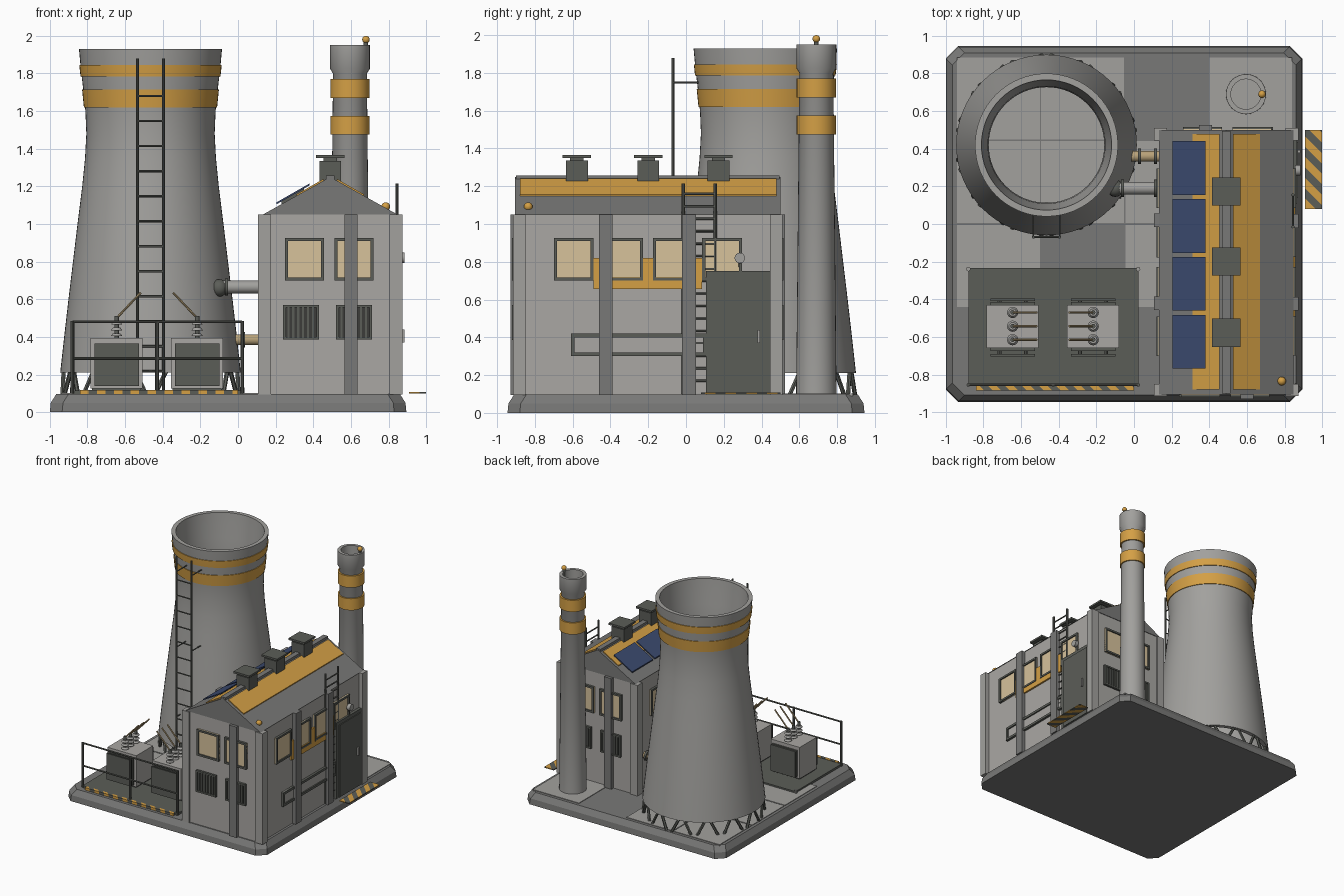
import bpy, bmesh, math
from mathutils import Vector

if "Cube" in bpy.data.objects:
    bpy.data.objects.remove(bpy.data.objects["Cube"])


def material(name, r, g, b):
    m = bpy.data.materials.new(name)
    m.use_nodes = True
    m.diffuse_color = (r, g, b, 1)
    m.node_tree.nodes["Principled BSDF"].inputs["Base Color"].default_value = (r, g, b, 1)
    return m


WALL = material("light wall", .40, .39, .37)
CONC = material("concrete", .36, .355, .34)
TRIM = material("dark concrete", .19, .19, .185)
METAL = material("dark metal", .105, .11, .097)
BLACK = material("louvre black", .045, .045, .042)
GOLD = material("safety yellow", .66, .35, .06)
GLASS = material("warm glass", .68, .54, .33)
NAVY = material("solar blue", .045, .07, .16)
BRASS = material("brass", .48, .36, .19)


def finish(name, bm, *mats, smooth=False):
    bmesh.ops.recalc_face_normals(bm, faces=bm.faces)
    me = bpy.data.meshes.new(name)
    bm.to_mesh(me)
    bm.free()
    ob = bpy.data.objects.new(name, me)
    bpy.context.collection.objects.link(ob)
    for m in mats:
        me.materials.append(m)
    if smooth:
        bpy.ops.object.select_all(action='DESELECT')
        ob.select_set(True)
        bpy.context.view_layer.objects.active = ob
        bpy.ops.object.shade_smooth_by_angle(angle=math.radians(35))
    return ob


def box_bm(a, b):
    bm = bmesh.new()
    bmesh.ops.create_cube(bm, size=1)
    for v in bm.verts:
        v.co = [(p + q) / 2 + c * abs(q - p) for p, q, c in zip(a, b, v.co)]
    return bm


def box(name, a, b, mat):
    return finish(name, box_bm(a, b), mat)


def rod(name, a, b, r, mat, n=12, r2=None):
    a, b = Vector(a), Vector(b)
    bm = bmesh.new()
    bmesh.ops.create_cone(bm, cap_ends=True, segments=n, radius1=r,
                          radius2=r if r2 is None else r2, depth=(b - a).length)
    bmesh.ops.rotate(bm, verts=bm.verts, matrix=(b - a).to_track_quat('Z', 'Y').to_matrix())
    bmesh.ops.translate(bm, verts=bm.verts, vec=(a + b) / 2)
    return finish(name, bm, mat, smooth=n > 6)


def ball(name, c, r, mat):
    bm = bmesh.new()
    bmesh.ops.create_uvsphere(bm, u_segments=16, v_segments=10, radius=r)
    bmesh.ops.translate(bm, verts=bm.verts, vec=c)
    return finish(name, bm, mat, smooth=True)


def lathe(name, profile, cx, cy, mat, n=48):
    """Revolve a closed loop of (radius, height) points."""
    bm = bmesh.new()
    rings = [[bm.verts.new((cx + r * math.cos(k * math.tau / n), cy + r * math.sin(k * math.tau / n), z))
              for k in range(n)] for r, z in profile]
    for p, q in zip(rings, rings[1:] + rings[:1]):
        for k in range(n):
            j = (k + 1) % n
            bm.faces.new((p[k], p[j], q[j], q[k]))
    return finish(name, bm, mat, smooth=True)


def hazard_plate(name, a, b, width):
    bm = box_bm(a, b)
    lo, hi = a[0] + a[1], b[0] + b[1]
    for k in range(1, int((hi - lo) / width) + 1):
        bmesh.ops.bisect_plane(bm, geom=bm.verts[:] + bm.edges[:] + bm.faces[:],
                               plane_co=(lo + k * width, 0, 0), plane_no=(1, 1, 0))
    for f in bm.faces:
        c = f.calc_center_median()
        f.material_index = int((c.x + c.y - lo) / width) % 2
    finish(name, bm, GOLD, METAL)


# Base slab with cut corners and sloping rim
def octagon(bm, inset, z):
    x0, x1, y0, y1, c = -1 + inset, .895 - inset, -.945 + inset, .945 - inset, .065
    pts = [(x0 + c, y0), (x1 - c, y0), (x1, y0 + c), (x1, y1 - c),
           (x1 - c, y1), (x0 + c, y1), (x0, y1 - c), (x0, y0 + c)]
    return [bm.verts.new((x, y, z)) for x, y in pts]


bm = bmesh.new()
levels = [octagon(bm, 0, 0), octagon(bm, .005, .05), octagon(bm, .035, .097)]
bm.faces.new(levels[0])
bm.faces.new(levels[-1])
for p, q in zip(levels, levels[1:]):
    for k in range(8):
        bm.faces.new((p[k], p[k - 1], q[k - 1], q[k]))
finish("base_slab", bm, TRIM)

# Paving tiles, rows from back to front
for row, kinds in enumerate(("LLDL", "LLLL", "LDLD", "DDDD")):
    for col, kind in enumerate(kinds):
        x, y = -.94 + col * .447, .885 - row * .445
        if kind == "L":
            box("paving_tile", (x, y - .435, .09), (x + .44, y, .102), CONC)

# Cooling tower shell, bands and legs
TX, TY = -.465, .42
shell = [(.21, .48), (.4, .459), (.6, .436), (.8, .412), (1, .388), (1.2, .363), (1.35, .348),
         (1.48, .341), (1.6, .346), (1.72, .358), (1.82, .37), (1.93, .38)]


def shell_radius(z):
    for (z0, r0), (z1, r1) in zip(shell, shell[1:]):
        if z <= z1:
            return r0 + (r1 - r0) * (z - z0) / (z1 - z0)


lathe("cooling_tower", [(r, z) for z, r in shell] + [(r - .034, z) for z, r in reversed(shell)], TX, TY, CONC, 64)
for z0, z1 in ((1.62, 1.715), (1.785, 1.845)):
    zs = [z0, (z0 + z1) / 2, z1]
    lathe("tower_band", [(shell_radius(z) + .006, z) for z in zs] +
          [(shell_radius(z) - .01, z) for z in reversed(zs)], TX, TY, GOLD, 64)


def on_ring(r, angle, z):
    return (TX + r * math.cos(angle), TY + r * math.sin(angle), z)


for k in range(14):
    mid = (k + .5) * math.tau / 14
    for s in (-1, 1):
        rod("tower_leg", on_ring(.475, mid + s * .05, .095), on_ring(.462, mid + s * .19, .225), .012, METAL, 6)

# Tower ladder
for x in (-.535, -.395):
    rod("tower_ladder_rail", (x, -.07, .1), (x, -.07, 1.88), .008, METAL, 8)
for k in range(12):
    z = 1.68 - k * .133
    rod("tower_ladder_rung", (-.535, -.07, z), (-.395, -.07, z), .006, METAL, 6)
for z in (.5, 1.1, 1.75):
    reach = TY - shell_radius(z) + .02
    for x in (-.535, -.395):
        rod("tower_ladder_bracket", (x, -.07, z), (x, reach, z), .005, METAL, 6)

# Chimney with bands, cap and beacon
CX, CY = .595, .69
lathe("chimney", [(.107, .095), (.09, 1.8), (.106, 1.825), (.106, 1.95),
                  (.08, 1.95), (.08, 1.83), (.001, 1.83), (.001, .095)], CX, CY, CONC, 32)
for z in (1.475, 1.67):
    lathe("chimney_band", [(.104, z), (.104, z + .1), (.085, z + .1), (.085, z)], CX, CY, GOLD, 32)
rod("chimney_beacon_post", (.68, CY, 1.9), (.68, CY, 1.98), .012, METAL)
ball("chimney_beacon", (.68, CY, 1.98), .02, GOLD)

# Main hall body and gable roof
X0, X1, Y0, Y1, RX, EAVE, RIDGE = .14, .84, -.9, .495, .49, 1.05, 1.25
box("hall_body", (X0, Y0, .095), (X1, Y1, EAVE), WALL)
bm = bmesh.new()
ends = [[bm.verts.new((x, y, z)) for x, z in ((X0 - .008, EAVE), (X1 + .008, EAVE), (RX, RIDGE))]
        for y in (Y0 - .005, Y1 + .005)]
for e in ends:
    bm.faces.new(e)
for k in range(3):
    bm.faces.new((ends[0][k], ends[0][k - 1], ends[1][k - 1], ends[1][k]))
finish("gable_roof", bm, TRIM)
for x in (X0, X1):
    for y in (Y0, Y1):
        cx, cy = (x + .0 if x == X1 else x), y
        box("corner_post", (cx - .035, cy - .015 if y == Y0 else cy - .05, .095),
            (cx + .035, cy + .05 if y == Y0 else cy + .015, EAVE), CONC)


def slope_panel(name, side, d0, d1, y0, y1, lift, thick, mat):
    """Slab lying on a roof slope, between distances d0 and d1 from the ridge line."""
    bm = box_bm((d0, y0, lift), (d1, y1, lift + thick))
    pitch = (RIDGE - EAVE) / (X1 - RX)
    for v in bm.verts:
        v.co.z += RIDGE - pitch * v.co.x
        v.co.x = RX + side * v.co.x
    finish(name, bm, mat)


for side in (-1, 1):
    slope_panel("roof_stripe", side, .035, .18, -.88, .478, -.004, .014, GOLD)
for k in range(4):
    y = .44 - k * .308
    slope_panel("solar_panel", -1, .11, .285, y - .285, y, .018, .01, NAVY)
    slope_panel("solar_mount", -1, .14, .26, y - .2, y - .08, -.004, .023, METAL)
box("ridge_cap", (RX - .022, Y0, 1.225), (RX + .022, Y1, 1.258), TRIM)
for y in (-.578, -.2, .172):
    box("vent_box", (RX - .058, y - .058, 1.22), (RX + .058, y + .058, 1.335), METAL)
    box("vent_neck", (RX - .035, y - .035, 1.33), (RX + .035, y + .035, 1.352), METAL)
    box("vent_cap", (RX - .075, y - .075, 1.35), (RX + .075, y + .075, 1.366), METAL)
ball("roof_beacon", (.785, -.835, 1.092), .023, GOLD)

# Wall frames: u along the wall, v outward
FRAMES = {"front": lambda u, v: (u, Y0 - v), "right": lambda u, v: (X1 + v, u),
          "back": lambda u, v: (X0 + X1 - u, Y1 + v), "left": lambda u, v: (X0 - v, Y0 + Y1 - u)}


def wall_box(name, wall, u0, u1, v0, v1, z0, z1, mat):
    a, b = FRAMES[wall](u0, v0), FRAMES[wall](u1, v1)
    lo, hi = [min(p) for p in zip(a, b)], [max(p) for p in zip(a, b)]
    box(f"{wall}_{name}", (*lo, z0), (*hi, z1), mat)


def framed(name, wall, u0, u1, z0, z1, t, fill):
    wall_box(name + "_fill", wall, u0, u1, -.01, .009, z0, z1, fill)
    for a, b, c, d in ((u0, u1, z0, z0 + t), (u0, u1, z1 - t, z1), (u0, u0 + t, z0, z1), (u1 - t, u1, z0, z1)):
        wall_box(name + "_frame", wall, a, b, -.01, .02, c, d, METAL)


for wall in ("front", "back"):
    wall_box("pillar", wall, .565, .635, -.01, .03, .095, EAVE, TRIM)
    for u in (.25, .512):
        framed("window", wall, u, u + .207, .70, .925, .016, GLASS)
    for u in (.24, .522):
        framed("louvre", wall, u, u + .19, .385, .57, .014, BLACK)
        for k in range(6):
            s = u + .022 + k * .026
            wall_box("louvre_slat", wall, s, s + .012, 0, .016, .395, .56, METAL)
for wall in ("right", "left"):
    for u in (-.46, -.02):
        wall_box("pillar", wall, u, u + .072, -.01, .035, .095, EAVE, TRIM)
    for k in range(4):
        u = -.70 + k * .262
        framed("window", wall, u, u + .21, .70, .925, .016, GLASS)

# Entrance side: sign band, duct, door, lamp, roof ladder
wall_box("sign_band", "right", -.49, .085, 0, .015, .655, .72, GOLD)
for u0, u1 in ((-.49, -.435), (-.23, -.172), (.033, .085)):
    wall_box("sign_band", "right", u0, u1, 0, .015, .72, .82, GOLD)
framed("duct", "right", -.61, .11, .30, .42, .02, WALL)
wall_box("door_frame", "right", .105, .468, 0, .025, .095, .75, METAL)
wall_box("door_leaf", "right", .14, .435, 0, .032, .1, .72, METAL)
wall_box("door_handle", "right", .378, .392, .03, .045, .37, .44, CONC)
rod("lamp_arm", (.83, .285, .75), (.868, .285, .82), .008, METAL, 8)
rod("lamp_head", (.855, .285, .82), (.885, .285, .82), .028, CONC, 16)
for y in (-.015, .155):
    rod("roof_ladder_rail", (.845, y, .1), (.845, y, 1.215), .009, METAL, 8)
for k in range(16):
    z = .17 + k * .066
    rod("roof_ladder_rung", (.845, -.015, z), (.845, .155, z), .006, METAL, 6)
hazard_plate("entrance_hazard_mat", (.91, .08, .099), (1, .5, .107), .055)

# Pipes between tower and hall
for name, y, z, x, r, mat in (("upper_pipe", .19, .665, -.12, .034, CONC), ("lower_pipe", .36, .385, -.03, .029, BRASS)):
    rod(name, (x, y, z), (X0, y, z), r, mat, 16)
    for fx in (x + .05, .105):
        rod(name + "_flange", (fx, y, z), (fx + .018, y, z), r + .012, METAL, 16)
ball("pipe_elbow", (-.1, .19, .66), .046, METAL)

# Transformer yard
box("yard_pad", (-.88, -.86, .095), (.025, -.235, .115), METAL)
hazard_plate("yard_hazard_strip", (-.84, -.885, .097), (0, -.858, .118), .045)
for cx, lean in ((-.645, 1), (-.217, -1)):
    box("transformer_plinth", (cx - .13, -.65, .11), (cx + .13, -.44, .13), METAL)
    box("transformer_body", (cx - .138, -.66, .125), (cx + .138, -.43, .395), WALL)
    for y0, y1 in ((-.675, -.655), (-.435, -.415)):
        box("radiator", (cx - .118, y0, .14), (cx + .118, y1, .365), METAL)
    for y in (-.697, -.403):
        box("radiator_plate", (cx - .118, y - .006, .14), (cx + .118, y + .006, .365), METAL)
        for s in (-.07, .07):
            rod("radiator_pipe", (cx + s, y, .25), (cx + s, -.55, .25), .01, METAL, 8)
    for y in (-.47, -.543, -.615):
        rod("bushing_core", (cx, y, .39), (cx, y, .51), .012, METAL)
        for z in (.405, .435, .465):
            rod("bushing_disc", (cx, y, z), (cx, y, z + .014), .03, CONC, 16, .02)
        rod("conductor", (cx, y, .5), (cx + lean * .128, y, .635), .006, BRASS, 8)

# Yard fence
for x, y in ((-.88, -.855), (-.43, -.855), (.022, -.855)):
    rod("fence_post", (x, y, .1), (x, y, .485), .01, METAL, 8)
for x in (-.88, .022):
    rod("fence_back_stub", (x, -.24, .1), (x, -.24, .13), .012, CONC, 8)
for z in (.285, .48):
    rod("fence_rail", (-.88, -.855, z), (.022, -.855, z), .007, METAL, 8)
